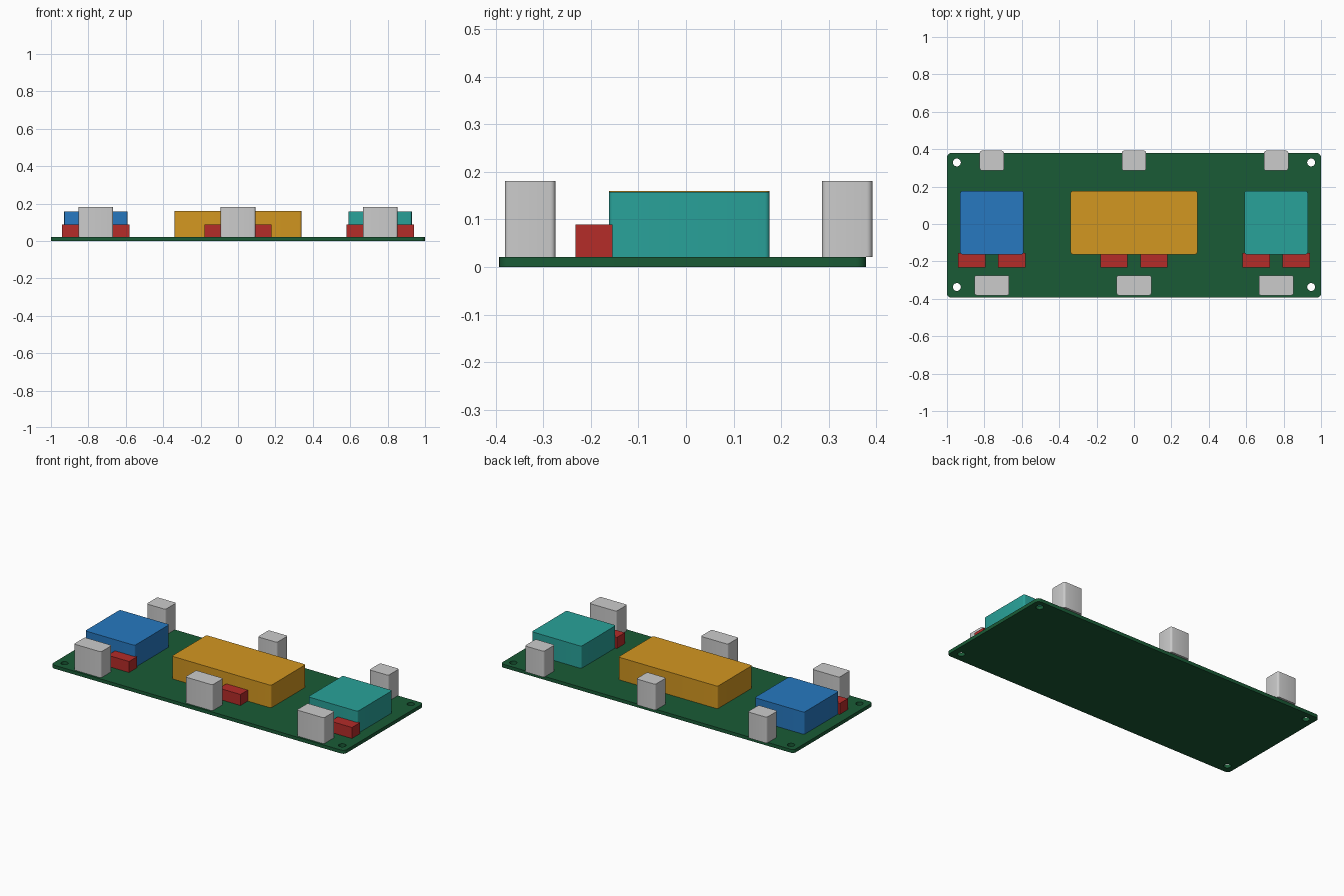
import bpy, bmesh, math
from mathutils import Matrix

if "Cube" in bpy.data.objects:
    bpy.data.objects.remove(bpy.data.objects["Cube"])


def material(name, rgb):
    m = bpy.data.materials.new(name)
    m.diffuse_color = (*rgb, 1)
    m.use_nodes = True
    m.node_tree.nodes["Principled BSDF"].inputs["Base Color"].default_value = m.diffuse_color
    return m


GREEN = material("board_green", (0.01, 0.105, 0.037))
BLUE = material("chip_blue", (0.02, 0.19, 0.53))
AMBER = material("chip_amber", (0.65, 0.31, 0.015))
TEAL = material("chip_teal", (0.022, 0.36, 0.32))
RED = material("part_red", (0.46, 0.025, 0.022))


def add_mesh(name, bm, mat=None):
    me = bpy.data.meshes.new(name)
    bm.to_mesh(me)
    bm.free()
    ob = bpy.data.objects.new(name, me)
    bpy.context.collection.objects.link(ob)
    if mat:
        me.materials.append(mat)
    return ob


def smooth(ob):
    bpy.ops.object.select_all(action='DESELECT')
    ob.select_set(True)
    bpy.context.view_layer.objects.active = ob
    bpy.ops.object.shade_smooth_by_angle(angle=math.radians(35))


def block(name, center, size, z0, z1, mat=None, radius=0.0, segments=4):
    """Box with optionally rounded vertical edges."""
    bm = bmesh.new()
    bmesh.ops.create_cube(bm, size=1)
    bmesh.ops.scale(bm, vec=(size[0], size[1], z1 - z0), verts=bm.verts)
    bmesh.ops.translate(bm, vec=(center[0], center[1], (z0 + z1) / 2), verts=bm.verts)
    if radius:
        upright = [e for e in bm.edges if abs(e.verts[0].co.z - e.verts[1].co.z) > 1e-4]
        bmesh.ops.bevel(bm, geom=upright, offset=radius, segments=segments,
                        profile=0.5, affect='EDGES')
    ob = add_mesh(name, bm, mat)
    if radius:
        smooth(ob)
    return ob


TOP = 0.021
BOARD_Y = -0.007

# Circuit board with four mounting holes
board = block("circuit_board", (0, BOARD_Y), (2.0, 0.772), 0, TOP, GREEN, 0.022, 6)
bm = bmesh.new()
for sx in (-1, 1):
    for sy in (-1, 1):
        bmesh.ops.create_cone(bm, cap_ends=True, segments=32, radius1=0.021, radius2=0.021,
                              depth=0.2,
                              matrix=Matrix.Translation((sx * 0.947, BOARD_Y + 0.003 + sy * 0.333, 0)))
cutter = add_mesh("hole_cutter", bm)
cutter.hide_render = True
mod = board.modifiers.new("mounting_holes", 'BOOLEAN')
mod.operation = 'DIFFERENCE'
mod.solver = 'EXACT'
mod.object = cutter
bpy.context.view_layer.objects.active = board
bpy.ops.object.modifier_apply(modifier=mod.name)
bpy.data.objects.remove(cutter, do_unlink=True)
smooth(board)

# Three stations: chip, two small parts, front and rear connectors
stations = [("left", -0.76, 0.338, 0.158, BLUE),
            ("middle", 0.0, 0.677, 0.160, AMBER),
            ("right", 0.76, 0.338, 0.158, TEAL)]
for side, x, width, top, mat in stations:
    block(f"{side}_chip", (x, 0.007), (width, 0.338), TOP, top, mat, 0.01)
    for label, s in (("a", -1), ("b", 1)):
        block(f"{side}_small_part_{label}", (x + s * 0.107, -0.194), (0.146, 0.078),
              TOP, 0.089, RED)
    block(f"{side}_front_connector", (x, -0.328), (0.185, 0.106), TOP, 0.181, None, 0.01)
    block(f"{side}_rear_connector", (x, 0.339), (0.13, 0.106), TOP, 0.181, None, 0.012)
